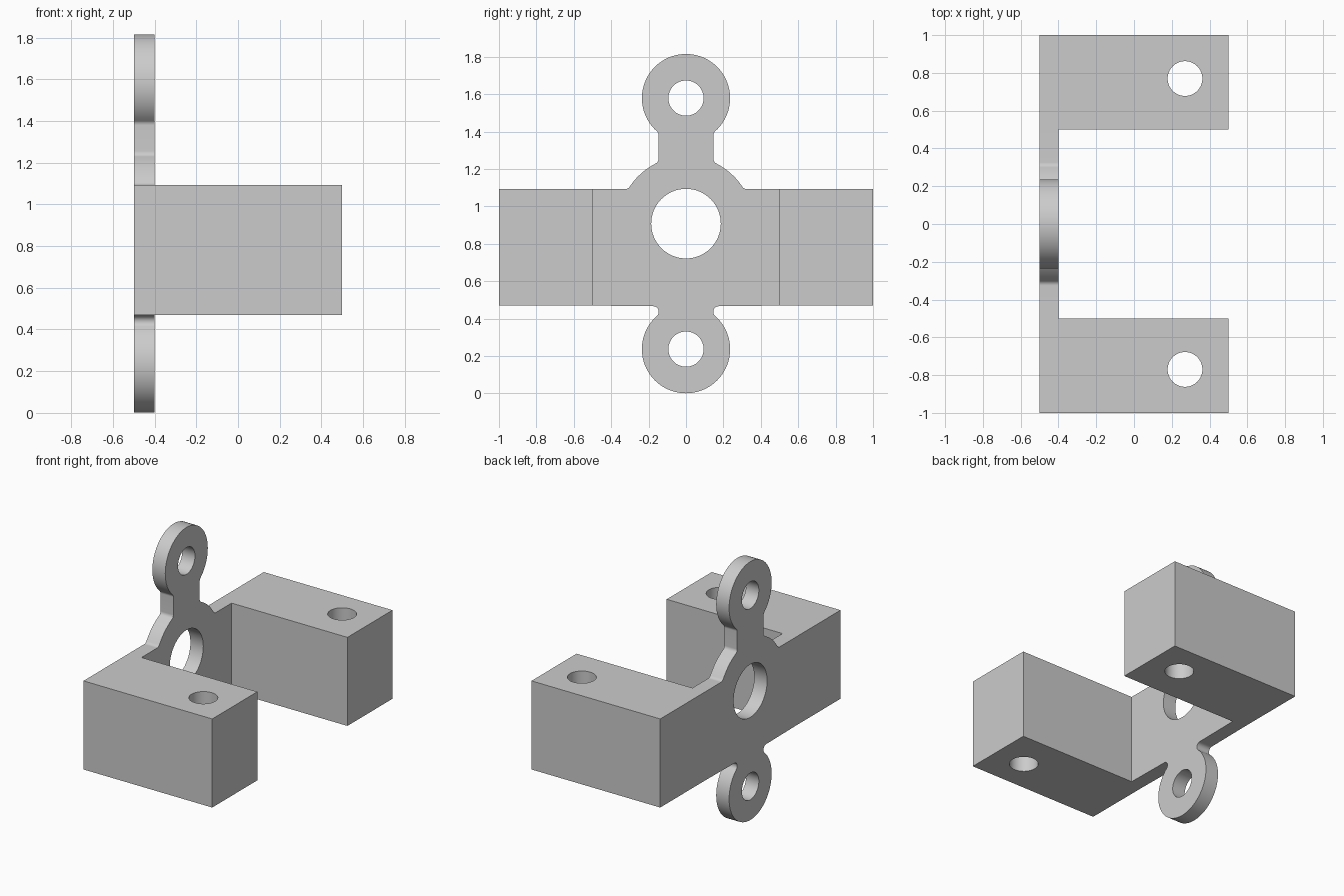
import bpy
import bmesh
from math import atan2, cos, sin, pi, radians, sqrt, ceil
from mathutils import Vector

if "Cube" in bpy.data.objects:
    bpy.data.objects.remove(bpy.data.objects["Cube"])

# Main dimensions
BACK, PLATE_FRONT, FRONT = -0.5, -0.4, 0.5
INNER, OUTER = 0.5, 1.0
LOW, HIGH = 0.47, 1.092
EYE_R, BOSS_R, NECK, FILLET = 0.236, 0.36, 0.146, 0.03
LOW_EYE, BOSS, TOP_EYE = (0, 0.237), (0, 0.908), (0, 1.579)


def arc(center, radius, start, end):
    """Points on the shorter arc between two angles."""
    sweep = (end - start + pi) % (2 * pi) - pi
    n = max(3, ceil(abs(sweep) / radians(5)))
    return [(center[0] + radius * cos(start + sweep * i / n),
             center[1] + radius * sin(start + sweep * i / n)) for i in range(n + 1)]


def circle(center, radius, n=64):
    return [(center[0] + radius * cos(2 * pi * i / n),
             center[1] + radius * sin(2 * pi * i / n)) for i in range(n)]


def toward(a, b):
    return atan2(b[1] - a[1], b[0] - a[0])


def extrude_profile(bm, loops, place, depth):
    """Fill an outline with holes and extrude it along depth."""
    edges = []
    for loop in loops:
        verts = [bm.verts.new(place(p)) for p in loop]
        edges += [bm.edges.new((a, b)) for a, b in zip(verts, verts[1:] + verts[:1])]
    filled = bmesh.ops.triangle_fill(bm, edges=edges, use_beauty=True)["geom"]
    faces = [g for g in filled if isinstance(g, bmesh.types.BMFace)]
    new = bmesh.ops.extrude_face_region(bm, geom=faces, use_keep_orig=True)["geom"]
    bmesh.ops.translate(bm, vec=Vector(depth),
                        verts=[g for g in new if isinstance(g, bmesh.types.BMVert)])


def plate_outline():
    """Half outline from bottom to top, then mirrored."""
    fy = NECK + FILLET

    def neck_fillet(center, radius, side):
        return fy, center[1] + side * sqrt((radius + FILLET) ** 2 - fy ** 2)

    low = neck_fillet(LOW_EYE, EYE_R, 1)
    waist = neck_fillet(BOSS, BOSS_R, 1)
    top = neck_fillet(TOP_EYE, EYE_R, -1)
    fz = HIGH + FILLET
    shoulder = (sqrt((BOSS_R + FILLET) ** 2 - (fz - BOSS[1]) ** 2), fz)

    half = arc(LOW_EYE, EYE_R, -pi / 2, toward(LOW_EYE, low))
    half += arc(low, FILLET, toward(low, LOW_EYE), pi / 2)[1:]
    half += [(INNER, LOW), (INNER, HIGH)]
    half += arc(shoulder, FILLET, -pi / 2, toward(shoulder, BOSS))
    half += arc(BOSS, BOSS_R, toward(BOSS, shoulder), toward(BOSS, waist))[1:]
    half += arc(waist, FILLET, toward(waist, BOSS), pi)[1:]
    half += arc(top, FILLET, pi, toward(top, TOP_EYE))
    half += arc(TOP_EYE, EYE_R, toward(TOP_EYE, top), pi / 2)[1:]
    return half + [(-y, z) for y, z in half[-2:0:-1]]


bm = bmesh.new()

# Back plate with two eyelets and a central bore
extrude_profile(bm, [plate_outline(), circle(LOW_EYE, 0.094), circle(BOSS, 0.186),
                     circle(TOP_EYE, 0.094)],
                lambda p: (BACK, p[0], p[1]), (PLATE_FRONT - BACK, 0, 0))

# Side blocks with vertical bolt holes
for side in (-1, 1):
    block = [(BACK, INNER), (PLATE_FRONT, INNER), (FRONT, INNER),
             (FRONT, OUTER), (BACK, OUTER)]
    extrude_profile(bm, [block, circle((0.27, 0.77), 0.092)],
                    lambda p: (p[0], side * p[1], LOW), (0, 0, HIGH - LOW))

# Open the joints between plate and blocks, then weld into one solid
joints = [f for f in bm.faces
          if all(abs(abs(v.co.y) - INNER) < 1e-4 and v.co.x < PLATE_FRONT + 1e-4
                 for v in f.verts)]
bmesh.ops.delete(bm, geom=joints, context="FACES")
bmesh.ops.remove_doubles(bm, verts=bm.verts[:], dist=1e-4)
bmesh.ops.recalc_face_normals(bm, faces=bm.faces[:])

mesh = bpy.data.meshes.new("mounting_bracket")
bm.to_mesh(mesh)
bm.free()
bracket = bpy.data.objects.new("mounting_bracket", mesh)
bpy.context.collection.objects.link(bracket)

# Plain grey material
grey = bpy.data.materials.new("light_grey")
grey.use_nodes = True
color = (0.6, 0.6, 0.6, 1)
grey.diffuse_color = color
grey.node_tree.nodes["Principled BSDF"].inputs["Base Color"].default_value = color
mesh.materials.append(grey)

bpy.ops.object.select_all(action="DESELECT")
bracket.select_set(True)
bpy.context.view_layer.objects.active = bracket
bpy.ops.object.shade_smooth_by_angle(angle=radians(30))
